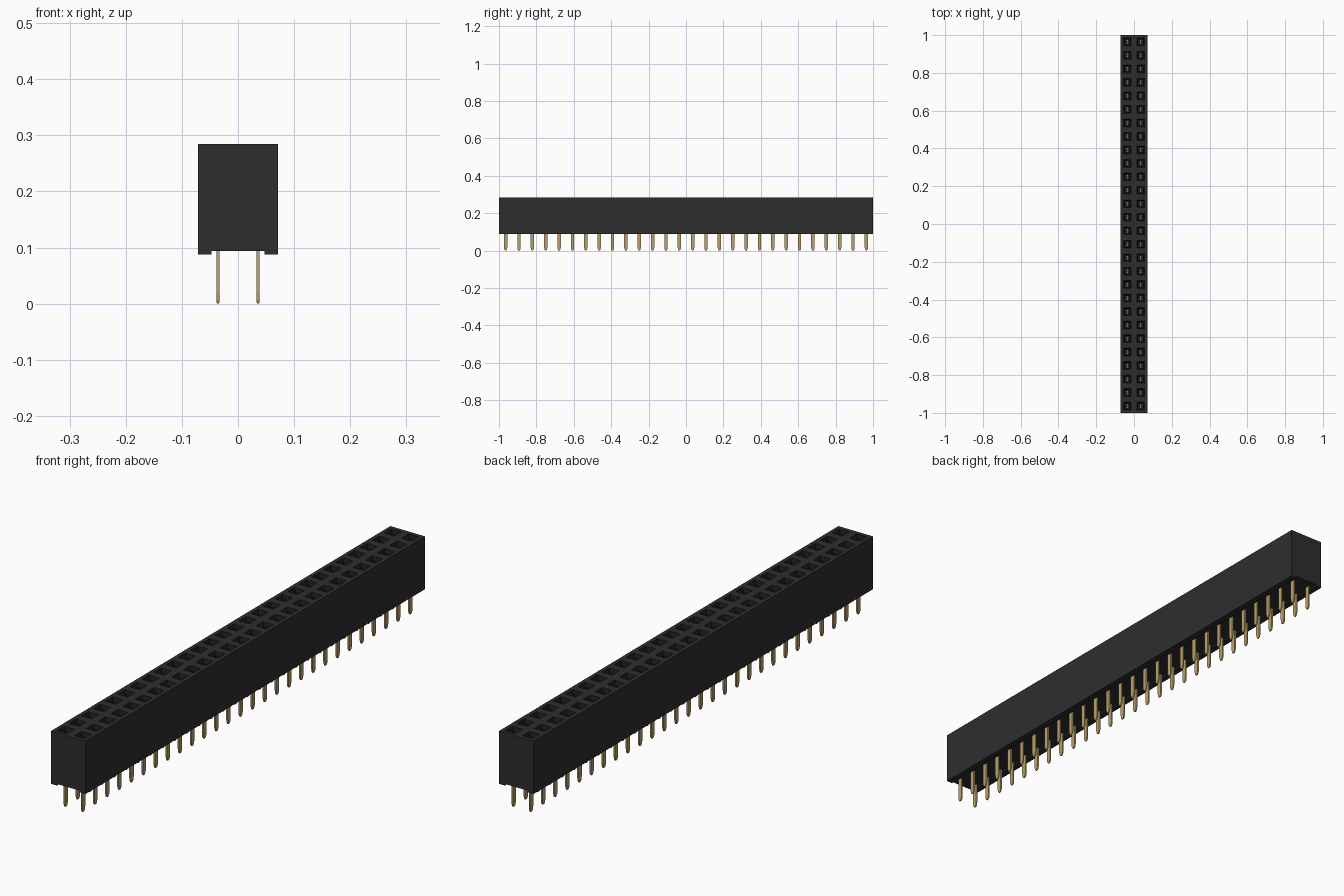
import bpy, bmesh

if "Cube" in bpy.data.objects:
    bpy.data.objects.remove(bpy.data.objects["Cube"])

ROWS = 28
PITCH = 2 / ROWS
W = PITCH              # half width of the housing
BOTTOM, RECESS, TOP = 0.088, 0.094, 0.285
X0, Y0 = -PITCH / 2, -1 + PITCH / 2   # first contact position


def material(name, rgb, rough):
    m = bpy.data.materials.new(name)
    m.use_nodes = True
    m.diffuse_color = (*rgb, 1)
    p = m.node_tree.nodes["Principled BSDF"]
    p.inputs["Base Color"].default_value = (*rgb, 1)
    p.inputs["Roughness"].default_value = rough
    return m


black = material("black plastic", (0.027, 0.027, 0.027), 0.6)
dark = material("dark socket", (0.009, 0.009, 0.009), 0.8)
gold = material("gold metal", (0.50, 0.35, 0.15), 0.4)


def finish(name, bm, mats):
    mesh = bpy.data.meshes.new(name)
    bm.to_mesh(mesh)
    bm.free()
    for m in mats:
        mesh.materials.append(m)
    ob = bpy.data.objects.new(name, mesh)
    bpy.context.collection.objects.link(ob)
    return ob


def repeat(ob, merge=False):
    """Repeat one cell over two columns and all rows."""
    ob.location = (X0, Y0, 0)
    for count, offset in ((2, (PITCH, 0, 0)), (ROWS, (0, PITCH, 0))):
        a = ob.modifiers.new("Array", 'ARRAY')
        a.count = count
        a.use_relative_offset = False
        a.use_constant_offset = True
        a.constant_offset_displace = offset
        a.use_merge_vertices = merge
        a.merge_threshold = 0.0005


def loft(bm, sections, cap_start=False, cap_end=False):
    """Join rectangles given as (half x, half y, z), listed from top to bottom."""
    rings = [[bm.verts.new((sx * hx, sy * hy, z))
              for sx, sy in ((-1, -1), (1, -1), (1, 1), (-1, 1))]
             for hx, hy, z in sections]
    bands = []
    for a, b in zip(rings, rings[1:]):
        bands.append([bm.faces.new((a[i], b[i], b[(i + 1) % 4], a[(i + 1) % 4]))
                      for i in range(4)])
    if cap_start:
        bm.faces.new(rings[0])
    if cap_end:
        bands.append([bm.faces.new(rings[-1])])
    return bands


# Housing shell: open-topped profile along y, with a channel underneath
profile = [(-W, TOP), (-W, BOTTOM), (-0.047, BOTTOM), (-0.047, RECESS),
           (0.047, RECESS), (0.047, BOTTOM), (W, BOTTOM), (W, TOP)]
bm = bmesh.new()
front = [bm.verts.new((x, -1, z)) for x, z in profile]
back = [bm.verts.new((x, 1, z)) for x, z in profile]
for i in range(len(profile) - 1):
    bm.faces.new((front[i], back[i], back[i + 1], front[i + 1]))
bm.faces.new(front)
bm.faces.new(back[::-1])
finish("housing", bm, [black])

# Socket cell: top rim, funnel lead-in and deep square pit
bm = bmesh.new()
h = PITCH / 2
bands = loft(bm, [(h, h, TOP), (0.021, 0.021, TOP), (0.014, 0.014, TOP - 0.012),
                  (0.014, 0.014, 0.11)], cap_end=True)
for band in bands[1:]:
    for f in band:
        f.material_index = 1
repeat(finish("socket_cells", bm, [black, dark]), merge=True)

# Solder pins: flat blades with tapered tips
bm = bmesh.new()
loft(bm, [(0.003, 0.009, 0.112), (0.003, 0.009, 0.018), (0.003, 0.007, 0.007),
          (0.002, 0.004, 0.0)], cap_start=True, cap_end=True)
bmesh.ops.recalc_face_normals(bm, faces=bm.faces)
repeat(finish("solder_pins", bm, [gold]))

# Spring contacts: a pair of thin leaves pinched together near the mouth
bm = bmesh.new()
for side in (-1, 1):
    path = [(0.009, 0.112), (0.009, 0.16), (0.002, 0.24), (0.005, 0.262)]
    prev = None
    for x, z in path:
        ring = [bm.verts.new((side * (x + dx), y, z))
                for dx, y in ((0, -0.006), (0.0015, -0.006), (0.0015, 0.006), (0, 0.006))]
        if prev:
            for i in range(4):
                j = (i + 1) % 4
                bm.faces.new((prev[i], prev[j], ring[j], ring[i]))
        else:
            bm.faces.new(ring)
        prev = ring
    bm.faces.new(prev)
bmesh.ops.recalc_face_normals(bm, faces=bm.faces)
repeat(finish("spring_contacts", bm, [gold]))
